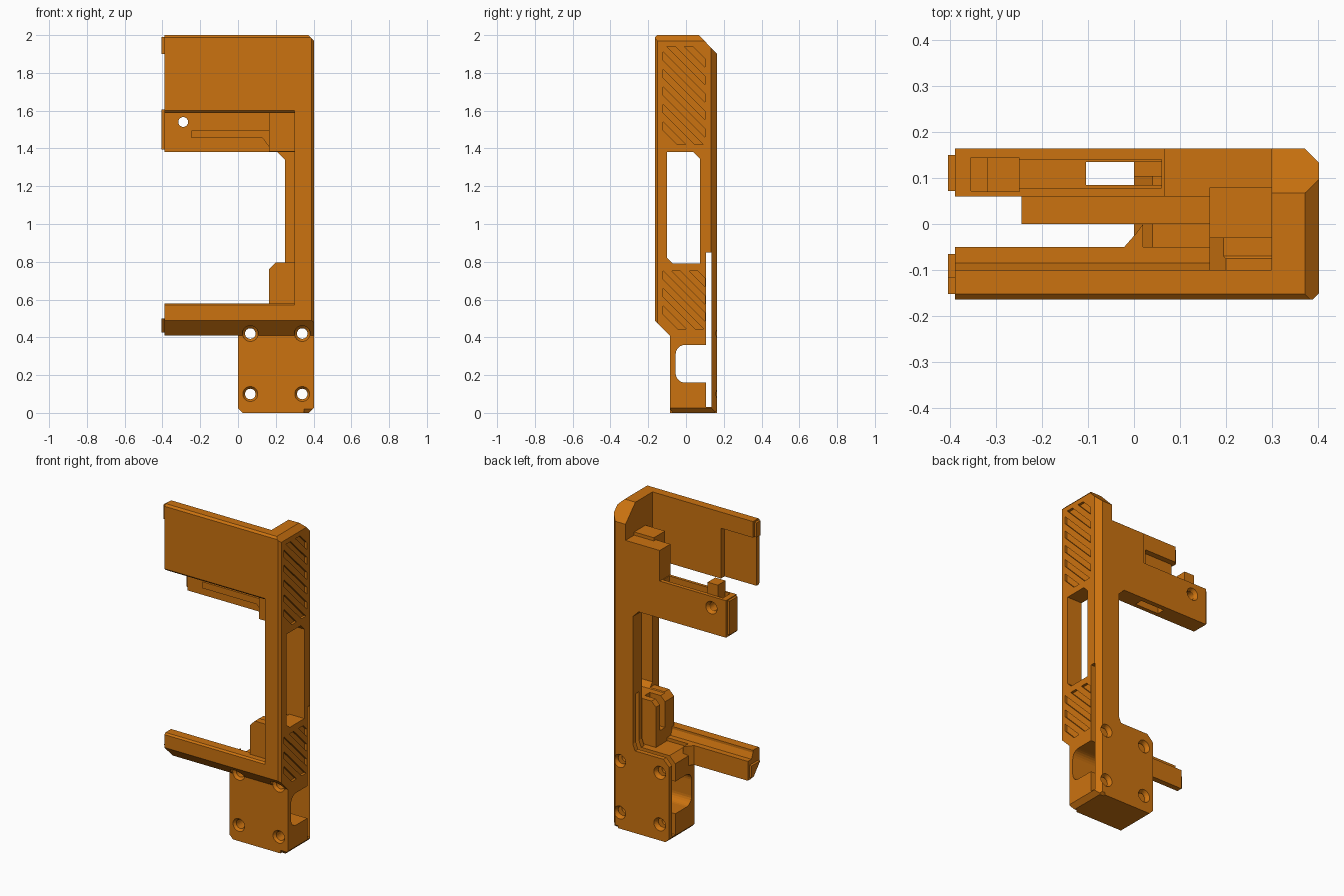
import bpy, bmesh, math
from mathutils import Vector

if "Cube" in bpy.data.objects:
    bpy.data.objects.remove(bpy.data.objects["Cube"])

mat = bpy.data.materials.new("orange_plastic")
mat.diffuse_color = (0.60, 0.17, 0.005, 1)
mat.use_nodes = True
mat.node_tree.nodes["Principled BSDF"].inputs["Base Color"].default_value = mat.diffuse_color


def place(axis, p, t):
    u, v = p
    return {"x": (t, u, v), "y": (u, t, v), "z": (u, v, t)}[axis]


def make_object(name, bm):
    bmesh.ops.recalc_face_normals(bm, faces=bm.faces)
    me = bpy.data.meshes.new(name)
    bm.to_mesh(me)
    bm.free()
    me.materials.append(mat)
    ob = bpy.data.objects.new(name, me)
    bpy.context.collection.objects.link(ob)
    return ob


def prism(name, axis, pts, a, b):
    """Extrude a 2D outline along an axis from a to b."""
    bm = bmesh.new()
    lo = [bm.verts.new(place(axis, p, a)) for p in pts]
    hi = [bm.verts.new(place(axis, p, b)) for p in pts]
    n = len(pts)
    bm.faces.new(lo)
    bm.faces.new(hi[::-1])
    for i in range(n):
        bm.faces.new((lo[i], lo[(i + 1) % n], hi[(i + 1) % n], hi[i]))
    return make_object(name, bm)


def box(name, x0, x1, y0, y1, z0, z1):
    return prism(name, "z", [(x0, y0), (x1, y0), (x1, y1), (x0, y1)], z0, z1)


def lathe_y(name, x, z, rings, n=24):
    """Round cutter along y, given as (y, radius) rings."""
    bm = bmesh.new()
    loops = [[bm.verts.new((x + r * math.cos(2 * math.pi * i / n), y,
                            z + r * math.sin(2 * math.pi * i / n))) for i in range(n)]
             for y, r in rings]
    bm.faces.new(loops[0])
    bm.faces.new(loops[-1][::-1])
    for A, B in zip(loops, loops[1:]):
        for i in range(n):
            bm.faces.new((A[i], A[(i + 1) % n], B[(i + 1) % n], B[i]))
    return make_object(name, bm)


def combine(target, others, op):
    for o in others:
        m = target.modifiers.new("bool", "BOOLEAN")
        m.operation, m.object, m.solver = op, o, "EXACT"
        bpy.context.view_layer.objects.active = target
        bpy.ops.object.modifier_apply(modifier=m.name)
        bpy.data.objects.remove(o)


# Tall side spine, with the sloped underside of the front
frame = prism("frame", "x", [(-.165, .49), (-.085, .41), (-.085, .02), (-.07, 0), (.15, 0),
                             (.165, .015), (.165, 1.9), (.068, 2), (-.153, 2), (-.165, 1.988)],
              .30, .403)
parts = [
    # Front panel
    prism("panel", "x", [(-.165, 1.60), (-.153, 1.588), (-.10, 1.588), (-.10, 2),
                         (-.153, 2), (-.165, 1.988)], -.39, .35),
    # Lower arm with stepped top
    prism("lower_arm", "x", [(-.165, .49), (-.085, .41), (-.05, .41), (-.05, .53), (-.085, .53),
                             (-.10, .565), (-.10, .58), (-.155, .58), (-.165, .57)], -.39, .35),
    # Mounting block
    prism("block", "y", [(.025, 0), (.35, 0), (.35, .51), (.04, .51), (0, .47), (0, .025)],
          -.085, .165),
    prism("block_gusset", "z", [(-.03, -.06), (.02, -.06), (.02, 0), (.005, -.02)], .41, .53),
    # Rear flange of the spine
    prism("rear_flange", "y", [(.35, .45), (.21, .45), (.25, .55), (.25, 1.34),
                               (.20, 1.39), (.35, 1.39)], .075, .165),
    # Upper rear arm, tall near the spine
    prism("rear_arm", "y", [(-.39, 1.38), (.35, 1.38), (.35, 1.80), (.065, 1.80),
                            (.065, 1.61), (-.39, 1.61)], .06, .165),
    box("rear_post", -.32, -.25, .07, .145, 1.5, 1.68),
    # Upper and lower inner brackets
    box("upper_bracket", .165, .35, -.03, .08, 1.385, 1.82),
    prism("lower_bracket", "y", [(.165, .45), (.35, .45), (.35, .795), (.20, .795),
                                 (.165, .76)], -.12, .06),
]
combine(frame, parts, "UNION")

arc = [(-.005 + .05 * math.cos(a), .21 + .05 * math.sin(a))
       for a in [math.radians(270 - 15 * i) for i in range(7)]]
arc_top = [(y, .52 - z) for y, z in reversed(arc)]
cuts = [
    # Side window and the openings through the block
    prism("window_cut", "x", [(-.10, .82), (-.07, .79), (.075, .79), (.075, 1.345),
                              (.04, 1.38), (-.10, 1.38)], .1, .5),
    prism("pocket_cut", "x", [(.11, .16)] + arc + arc_top + [(.11, .36)], -.1, .5),
    box("slot_cut", -.1, .5, .105, .135, .03, .85),
    # Outer corner chamfers
    prism("back_chamfer", "z", [(.37, .166), (.405, .131), (.45, .131), (.45, .25), (.37, .25)], -.1, 2.1),
    prism("front_chamfer", "z", [(.388, -.166), (.405, -.149), (.45, -.149), (.45, -.25), (.388, -.25)], -.1, 2.1),
    prism("top_chamfer", "y", [(.372, 2.001), (.404, 1.969), (.45, 1.969), (.45, 2.1), (.372, 2.1)], -.3, .3),
    prism("base_chamfer", "y", [(.375, -.001), (.404, .028), (.45, .028), (.45, -.1), (.375, -.1)], -.3, .3),
    # Panel recess, bracket groove
    box("panel_recess", -.5, -.17, -.135, -.05, 1.5, 1.90),
    box("bracket_groove", .1, .27, -.03, .02, .60, .9),
    # Rear arm pockets
    box("long_pocket", -.25, .06, .078, .14, 1.47, 1.75),
    box("through_pocket", -.105, .06, .085, .135, 1.3, 1.5),
    box("end_pocket", -.355, -.32, .072, .145, 1.47, 1.75),
    lathe_y("post_hole", -.29, 1.54, [(-.05, .026), (.145, .026), (.17, .042)]),
]
# Countersunk screw holes
for x in (.065, .34):
    for z in (.10, .42):
        rings = [(-.088, .042), (-.07, .028), (.145, .028), (.168, .042)]
        if z > .2:
            rings = [(-.2, .042), (-.085, .042)] + rings[1:]
        cuts.append(lathe_y("screw_hole", x, z, rings))


# Diagonal grip grooves on the outer side, clipped to a rectangle
def grooves(y0, y1, z0, z1):
    c = y0 + z0 - .015
    while c < y1 + z1:
        bm = bmesh.new()
        vs = [bm.verts.new((.388, y, z)) for y, z in ((y0, z0), (y1, z0), (y1, z1), (y0, z1))]
        bm.faces.new(vs)
        for off, sign in ((c, -1), (c + .045, 1)):
            bmesh.ops.bisect_plane(bm, geom=bm.verts[:] + bm.edges[:] + bm.faces[:],
                                   plane_co=(0, 0, off), plane_no=Vector((0, sign, sign)),
                                   clear_outer=True)
        if bm.faces and sum(f.calc_area() for f in bm.faces) > .0012:
            r = bmesh.ops.extrude_face_region(bm, geom=bm.faces[:])
            for v in [g for g in r["geom"] if isinstance(g, bmesh.types.BMVert)]:
                v.co.x += .05
            cuts.append(make_object("grip_groove", bm))
        else:
            bm.free()
        c += .0925


grooves(-.123, .10, 1.42, 1.94)
grooves(-.123, .10, .445, .75)
combine(frame, cuts, "DIFFERENCE")

# Guide ledge along the front of the rear arm
prism("guide_ledge", "y", [(-.245, 1.455), (.13, 1.455), (.17, 1.40), (.17, 1.495),
                           (-.245, 1.495)], 0, .065)
# Small end tabs
box("panel_tab", -.405, -.385, -.152, -.115, 1.90, 1.99)
box("rear_arm_tab", -.405, -.385, .072, .15, 1.395, 1.605)
prism("lower_arm_tab", "x", [(-.15, .50), (-.085, .425), (-.065, .425), (-.065, .50)], -.405, -.385)
